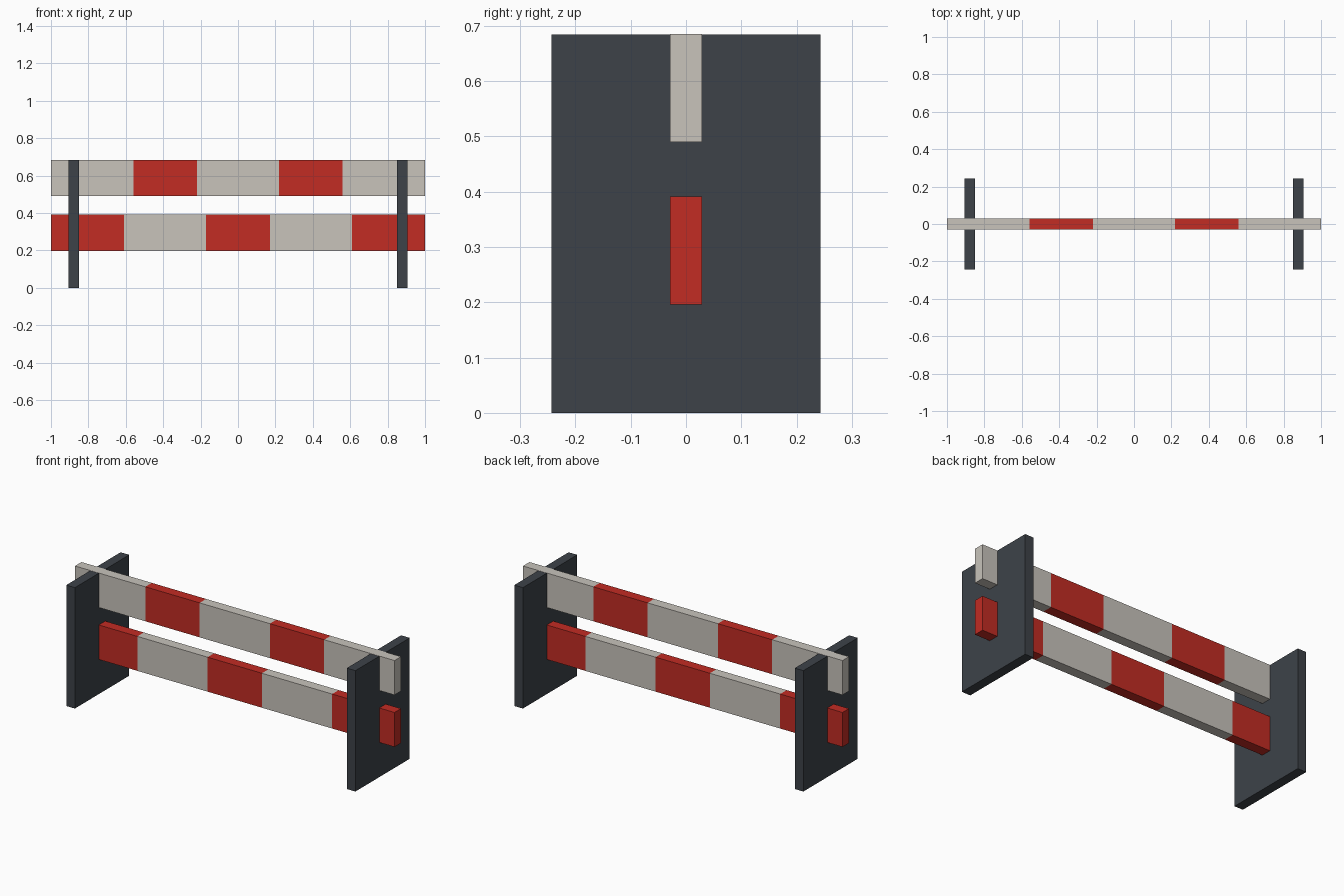
import bpy
import bmesh

if "Cube" in bpy.data.objects:
    bpy.data.objects.remove(bpy.data.objects["Cube"], do_unlink=True)


def make_material(name, rgb):
    mat = bpy.data.materials.new(name)
    mat.use_nodes = True
    colour = (*rgb, 1)
    mat.diffuse_color = colour
    mat.node_tree.nodes["Principled BSDF"].inputs["Base Color"].default_value = colour
    return mat


WHITE = make_material("off_white", (0.58, 0.55, 0.50))
RED = make_material("signal_red", (0.54, 0.025, 0.017))
GREY = make_material("dark_grey", (0.047, 0.055, 0.066))


def make_box(name, low, high, materials):
    bm = bmesh.new()
    bmesh.ops.create_cube(bm, size=1)
    for v in bm.verts:
        v.co = [(a + b) / 2 + c * (b - a) for a, b, c in zip(low, high, v.co)]
    mesh = bpy.data.meshes.new(name)
    bm.to_mesh(mesh)
    bm.free()
    for mat in materials:
        mesh.materials.append(mat)
    obj = bpy.data.objects.new(name, mesh)
    bpy.context.collection.objects.link(obj)
    return obj


def make_plank(name, bottom, top, cuts, first_red):
    """One bar sliced along x, its bands alternating in colour."""
    obj = make_box(name, (-1, -0.029, bottom), (1, 0.029, top), (WHITE, RED))
    bm = bmesh.new()
    bm.from_mesh(obj.data)
    for x in cuts:
        bmesh.ops.bisect_plane(bm, geom=bm.verts[:] + bm.edges[:] + bm.faces[:],
                               plane_co=(x, 0, 0), plane_no=(1, 0, 0))
    for face in bm.faces:
        x = face.calc_center_median().x
        band = sum(x > cut for cut in cuts)
        face.material_index = (band + first_red) % 2
    bm.to_mesh(obj.data)
    bm.free()


# Striped planks
make_plank("upper_plank", 0.49, 0.685, (-0.56, -0.22, 0.22, 0.56), 0)
make_plank("lower_plank", 0.196, 0.391, (-0.61, -0.17, 0.17, 0.61), 1)

# End boards, a hair below the plank top so that the plank shows on top
for side, x in (("left", 0.878), ("right", -0.878)):
    make_box(side + "_end_board", (x - 0.027, -0.243, 0),
             (x + 0.027, 0.243, 0.684), (GREY,))
